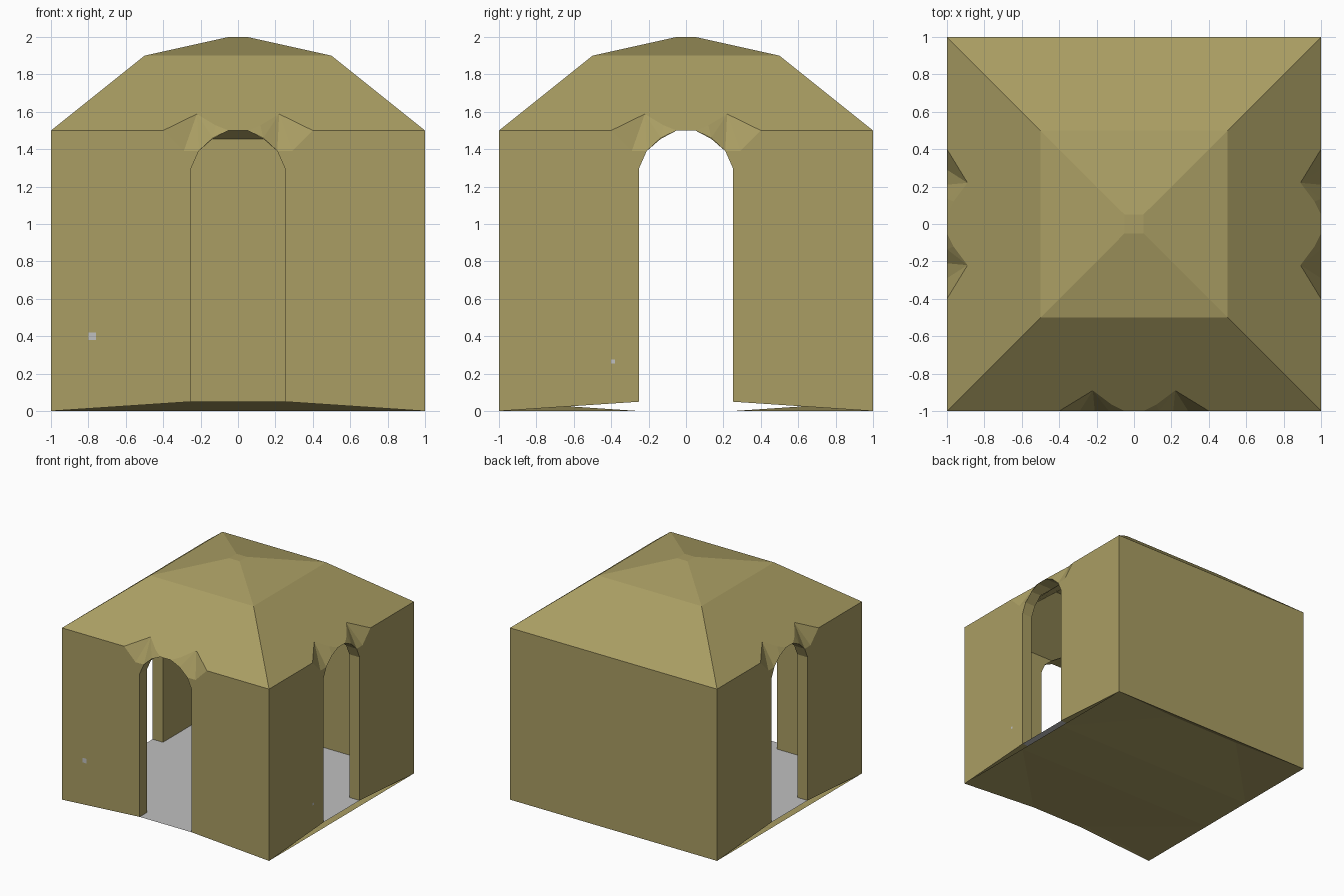
import bpy, bmesh, math
from mathutils import Matrix, Vector

if "Cube" in bpy.data.objects:
    bpy.data.objects.remove(bpy.data.objects["Cube"])


def material(name, rgb):
    m = bpy.data.materials.new(name)
    m.diffuse_color = (*rgb, 1)
    m.use_nodes = True
    m.node_tree.nodes["Principled BSDF"].inputs["Base Color"].default_value = m.diffuse_color
    return m


clay = material("clay_brown", (0.40, 0.34, 0.125))
grey = material("floor_grey", (0.53, 0.53, 0.53))


def make(name, polys, mat, recalc=True):
    bm = bmesh.new()
    for p in polys:
        bm.faces.new([bm.verts.new(v) for v in p])
    bmesh.ops.remove_doubles(bm, verts=bm.verts, dist=0.0005)
    if recalc:
        bmesh.ops.recalc_face_normals(bm, faces=bm.faces)
    me = bpy.data.meshes.new(name)
    bm.to_mesh(me)
    bm.free()
    me.materials.append(mat)
    ob = bpy.data.objects.new(name, me)
    bpy.context.collection.objects.link(ob)
    return ob


def mirrored(polys, axis=0):
    out = list(polys)
    for p in polys:
        q = []
        for v in p:
            w = list(v)
            w[axis] = -w[axis]
            q.append(tuple(w))
        out.append(q[::-1])
    return out


def turned(polys, degrees):
    r = Matrix.Rotation(math.radians(degrees), 3, 'Z')
    return [[r @ Vector(v) for v in p] for p in polys]


# right half of the inner ceiling slope and the faceted roof cap, same on all sides
ceiling = [[(0, -.9, 1.455), (.9, -.9, 1.455), (.46, -.46, 1.8), (0, -.46, 1.8)],
           [(0, -.46, 1.8), (.46, -.46, 1.8), (0, 0, 1.8)]]
cap = [[(0, -.5, 1.9), (.12, -.5, 1.9), (.05, -.05, 2), (0, -.05, 2)],
       [(.12, -.5, 1.9), (.5, -.5, 1.9), (.05, -.05, 2)],
       [(0, -.05, 2), (.05, -.05, 2), (0, 0, 2)]]
ridge = [(.5, -.5, 1.9), (.12, -.5, 1.9), (0, -.5, 1.9)]

# arched side: wall, roof slope, eave facet, jamb, inner wall
arch = [(.25, .05), (.25, 1.30), (.21, 1.39), (.135, 1.46), (.05, 1.5), (0, 1.5)]
depth = [.9, .9, .9, .9, .85, .85]
outer = [(x, -1, z) for x, z in arch]
inner = [(x, -d, z) for (x, z), d in zip(arch, depth)]
A, B, C, F = (.4, -1, 1.5), (.22, -.89, 1.588), (.12, -.965, 1.528), (.29, -1, 1.39)
arched = [
    [outer[0], (1, -1, 0), (1, -1, 1.5), A, F, outer[2], outer[1]],
    [A, (1, -1, 1.5), *ridge, outer[5], outer[4], C, B],
    [A, B, F], [F, B, outer[2]], [outer[2], B, outer[3]],
    [outer[3], B, C], [outer[3], C, outer[4]],
    [inner[0], (.9, -.9, .05), (.9, -.9, 1.455), (.135, -.9, 1.455), inner[2], inner[1]],
    [outer[0], (1, -1, 0), (.9, -.9, .05), inner[0]],
]
arched += [[outer[i], outer[i + 1], inner[i + 1], inner[i]] for i in range(5)]
# ceiling slope notched where the arch breaks through it
arched += [[(.135, -.9, 1.455), (.9, -.9, 1.455), *ceiling[0][2:], inner[5], inner[4]],
           ceiling[1]]

# closed back side
closed = [
    [(0, -1, 0), (1, -1, 0), (1, -1, 1.5), (0, -1, 1.5)],
    [(0, -1, 1.5), (1, -1, 1.5), *ridge],
    [(0, -.9, .05), (.9, -.9, .05), (.9, -.9, 1.455), (0, -.9, 1.455)],
    [(0, -1, 0), (1, -1, 0), (.9, -.9, .05), (0, -.9, .05)],
] + ceiling

shell = []
for degrees in (0, 90, 270):
    shell += turned(mirrored(arched + cap), degrees)
shell += turned(mirrored(closed + cap), 180)
make("hut_walls_and_roof", shell, clay)

# bent brown underside, lifted at the front threshold
under = [
    [(.25, -1, .05), (1, -1, 0), (1, -.25, 0)],
    [(0, -1, .05), (.25, -1, .05), (1, -.25, 0), (0, -.25, 0)],
    [(0, -.25, 0), (1, -.25, 0), (1, 0, 0), (0, 0, 0)],
]
make("underside", [p[::-1] for p in mirrored(mirrored(under), 1)], clay, False)

# thin floor sheet
make("floor", [[(-1, -1, .05), (1, -1, .05), (1, .95, .05), (-1, .95, .05)]], grey, False)

# small chips in the front and right walls
s = .02
make("front_chip", [[(-.78 + a * s, -1.002, .4 + b * s)
                     for a, b in ((-1, -1), (1, -1), (1, 1), (-1, 1))]], grey, False)
s = .01
make("right_chip", [[(1.002, -.39 + a * s, .265 + b * s)
                     for a, b in ((-1, -1), (1, -1), (1, 1), (-1, 1))]], grey, False)
